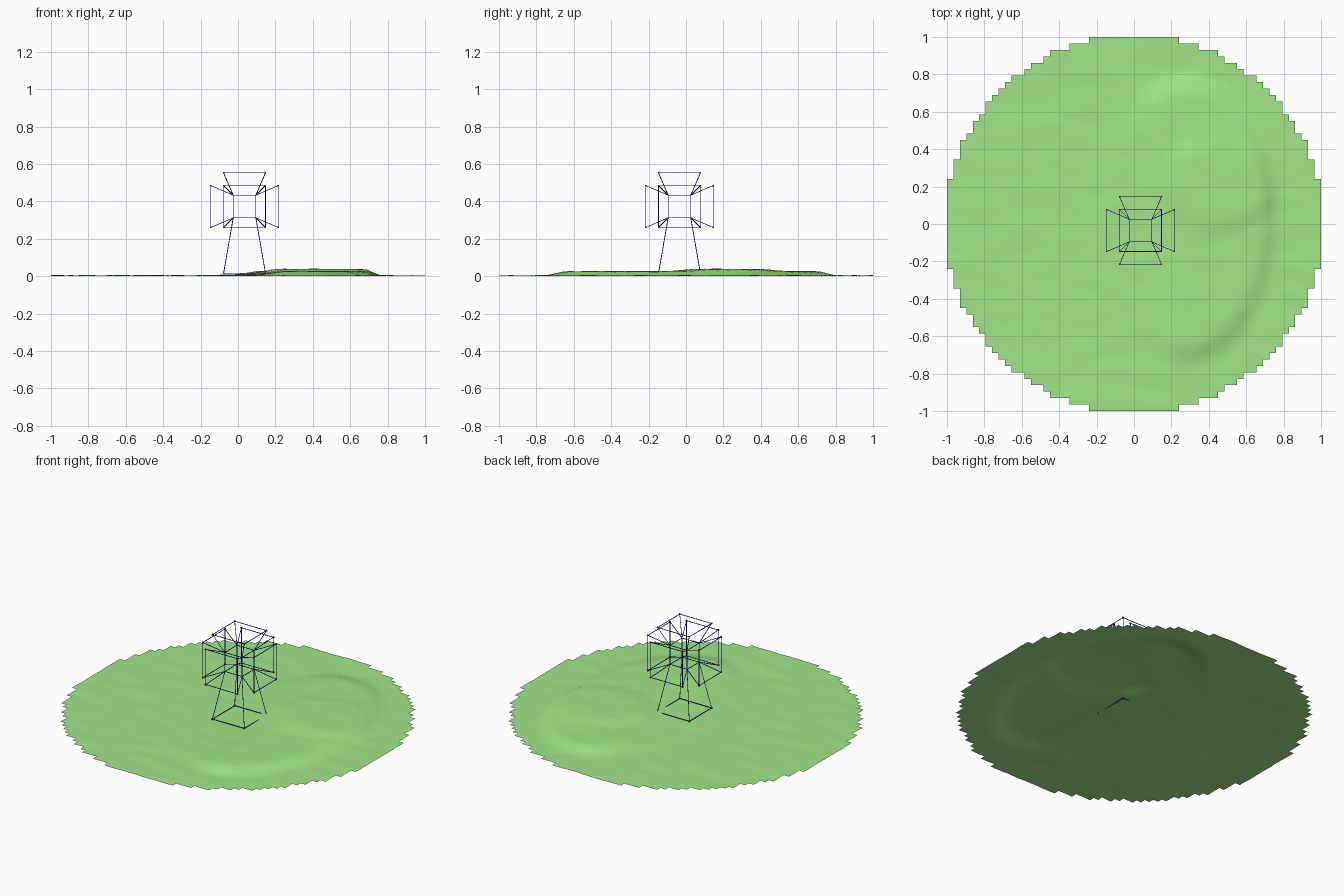
import bpy, bmesh, math
from mathutils import Vector, Matrix, noise

if "Cube" in bpy.data.objects:
    bpy.data.objects.remove(bpy.data.objects["Cube"])


def material(name, rgb):
    m = bpy.data.materials.new(name)
    m.diffuse_color = (*rgb, 1)
    m.use_nodes = True
    m.node_tree.nodes["Principled BSDF"].inputs["Base Color"].default_value = m.diffuse_color
    return m


GREEN = material("grass green", (0.355, 0.80, 0.25))
BLUE = material("wire blue", (0.0, 0.0, 1.0))
RED = material("corner red", (1.0, 0.0, 0.0))


def finish(name, bm, mat):
    me = bpy.data.meshes.new(name)
    bm.to_mesh(me)
    bm.free()
    me.materials.append(mat)
    ob = bpy.data.objects.new(name, me)
    bpy.context.collection.objects.link(ob)
    return ob


def smooth(a, b, t):
    t = max(0, min(1, (t - a) / (b - a)))
    return t * t * (3 - 2 * t)


# Ground: square grid trimmed to a stepped disc, with a low plateau on the right
def height(x, y):
    r = math.hypot((x - 0.28) / 0.49, (y - 0.03) / 0.8)
    outer = 1 - smooth(0.82, 1.0, r)
    left = 0.2 - 0.15 * smooth(-0.4, 0.7, y)
    plateau = outer * (0.35 * smooth(-0.2, left, x) + 0.65 * smooth(left - 0.07, left + 0.07, x))
    crest = 1 - smooth(0.19, 0.3, math.hypot((x - 0.45) * 0.85, y - 0.22))
    ripple = noise.noise(Vector((x * 6 - y * 3, y * 12 + x * 4, 0.3)))
    ripple += 0.5 * noise.noise(Vector((x * 22, y * 22, 4.1)))
    return 0.0065 + 0.024 * plateau + 0.011 * crest + 0.0035 * ripple


bm = bmesh.new()
bmesh.ops.create_grid(bm, x_segments=58, y_segments=58, size=1)
bmesh.ops.delete(bm, geom=[v for v in bm.verts if v.co.xy.length > 1.034], context='VERTS')
bmesh.ops.delete(bm, geom=[v for v in bm.verts if not v.link_faces], context='VERTS')
for v in bm.verts:
    v.co.z = height(v.co.x, v.co.y)
low = min(v.co.z for v in bm.verts)
for v in bm.verts:
    v.co.z -= low
for f in bm.faces:
    f.smooth = True
finish("ground", bm, GREEN)

# Wire frame: inner cube with a flared frame on each of six sides
CENTRE = Vector((0.035, -0.035, 0.373))
INNER, OUTER, REACH, WIRE, DOT = 0.0605, 0.112, 0.180, 0.003, 0.008
signs = [(-1, -1), (1, -1), (1, 1), (-1, 1)]
edges, corners = [], []
for axis in range(3):
    for side in (-1, 1):
        reach = CENTRE.z - 0.016 if (axis, side) == (2, -1) else REACH
        ring_in, ring_out = [], []
        for s, t in signs:
            for ring, half, dist in ((ring_in, INNER, INNER), (ring_out, OUTER, reach)):
                p = Vector((0, 0, 0))
                p[axis], p[(axis + 1) % 3], p[(axis + 2) % 3] = side * dist, s * half, t * half
                ring.append(CENTRE + p)
        corners += ring_out
        for i in range(4):
            edges += [(ring_out[i], ring_out[i - 1]), (ring_in[i], ring_out[i])]
            # each inner cube edge only once
            if axis == 2 or (axis == 0 and i % 2 == 0):
                edges.append((ring_in[i], ring_in[i - 1]))

bm = bmesh.new()
for a, b in edges:
    d = b - a
    m = (Matrix.Translation((a + b) / 2) @ d.to_track_quat('Z', 'Y').to_matrix().to_4x4()
         @ Matrix.Diagonal((WIRE, WIRE, d.length, 1)))
    bmesh.ops.create_cube(bm, size=1, matrix=m)
finish("wire_frame", bm, BLUE)

# Small dots on the outer corners
bm = bmesh.new()
for c in corners:
    bmesh.ops.create_cube(bm, size=DOT, matrix=Matrix.Translation(c))
finish("corner_dots", bm, RED)
